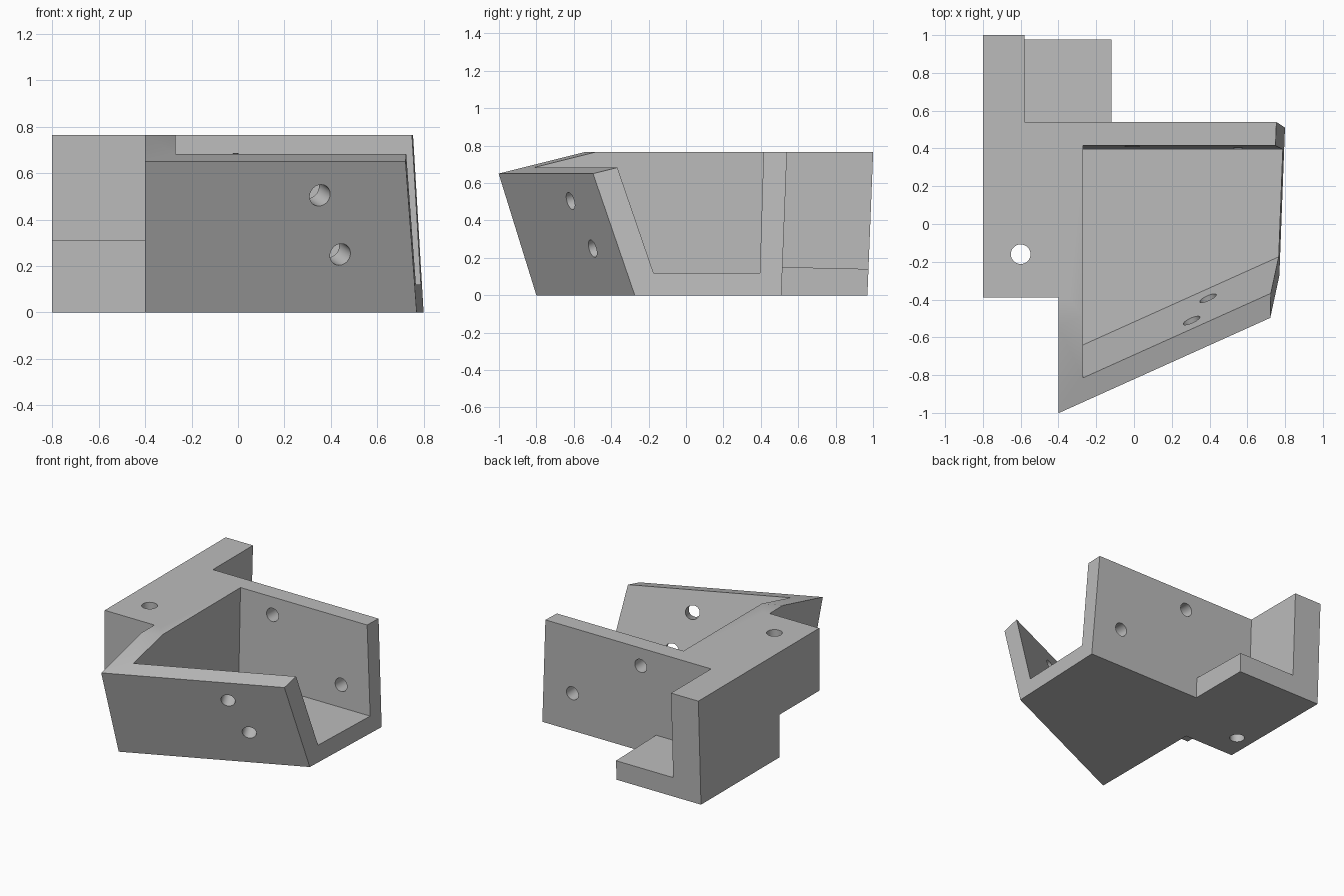
import bpy, bmesh
from mathutils import Vector, Matrix

if "Cube" in bpy.data.objects:
    bpy.data.objects.remove(bpy.data.objects["Cube"])

grey = bpy.data.materials.new("plain grey")
grey.diffuse_color = (0.5, 0.5, 0.5, 1)
grey.use_nodes = True
grey.node_tree.nodes["Principled BSDF"].inputs["Base Color"].default_value = grey.diffuse_color

BACK = (0, 1, -0.039, 0.51)        # leaning back face of the tray
REAR = (0, 1, -0.04, 0.97)         # leaning rear end of the side bar
END = (1, -0.038, 0.061, 0.78)     # leaning right end of the tray


def finish(name, bm):
    me = bpy.data.meshes.new(name)
    bm.normal_update()
    bm.to_mesh(me)
    bm.free()
    me.materials.append(grey)
    ob = bpy.data.objects.new(name, me)
    bpy.context.collection.objects.link(ob)
    return ob


def solid(name, planes):
    """Convex block: keeps a*x + b*y + c*z <= d for every (a, b, c, d)."""
    bm = bmesh.new()
    bmesh.ops.create_cube(bm, size=4)
    for a, b, c, d in planes:
        n = Vector((a, b, c))
        cut = bmesh.ops.bisect_plane(bm, geom=bm.verts[:] + bm.edges[:] + bm.faces[:],
                                     plane_co=n * d / n.length_squared,
                                     plane_no=n.normalized(), clear_outer=True)
        edges = [e for e in cut["geom_cut"] if isinstance(e, bmesh.types.BMEdge)]
        bmesh.ops.contextual_create(bm, geom=edges)
    bmesh.ops.recalc_face_normals(bm, faces=bm.faces)
    return finish(name, bm)


def box(x0, x1, y0, y1, z0, z1):
    return [(-1, 0, 0, -x0), (1, 0, 0, x1), (0, -1, 0, -y0), (0, 1, 0, y1),
            (0, 0, -1, -z0), (0, 0, 1, z1)]


def drill(name, centre, axis, radius, length):
    bm = bmesh.new()
    rot = Vector(axis).to_track_quat('Z', 'Y').to_matrix().to_4x4()
    bmesh.ops.create_cone(bm, cap_ends=True, segments=32, radius1=radius, radius2=radius,
                          depth=length, matrix=Matrix.Translation(centre) @ rot)
    return finish(name, bm)


def combine(target, other, operation):
    mod = target.modifiers.new(operation, 'BOOLEAN')
    mod.operation, mod.solver, mod.object = operation, 'EXACT', other
    bpy.context.view_layer.objects.active = target
    bpy.ops.object.modifier_apply(modifier=mod.name)
    bpy.data.objects.remove(other)


# Tray body with leaning front wall and sloping front rim
body = solid("bracket", [
    (-1, 0, 0, 0.4), (0, 0, -1, 0), (0, 0, 1, 0.765), BACK, END,
    (0.45, -1, -0.31, 0.62),
    (0.1125, -0.25, 1, 0.856)])

# Side arm, rear tail and low ledge
combine(body, solid("side_arm", box(-0.8, -0.35, -0.39, 0.6, 0, 0.765) + [BACK]), 'UNION')
combine(body, solid("rear_tail", box(-0.8, -0.58, 0.3, 1.1, 0, 0.765) + [REAR]), 'UNION')
combine(body, solid("ledge", box(-0.7, -0.12, 0.45, 1.1, 0, 1)
                    + [REAR, (0, 0.022, 1, 0.162)]), 'UNION')

# Pocket, open at the top and right
combine(body, solid("pocket", [
    (-1, 0, 0, 0.27), (0, 0, -1, -0.12), (0, 1, -0.031, 0.391),
    (0.45, -1, -0.31, 0.4813)]), 'DIFFERENCE')

# Undercut below the front of the side arm
combine(body, solid("undercut", box(-1, -0.4, -0.7, 0.07, -0.2, 0.31)), 'DIFFERENCE')

# Screw holes
for name, centre, axis, radius, length in [
        ("front_hole_upper", (0.33, -0.567, 0.52), (-0.45, 1, 0.31), 0.048, 0.4),
        ("front_hole_lower", (0.418, -0.45, 0.265), (-0.45, 1, 0.31), 0.048, 0.4),
        ("back_hole_upper", (-0.01, 0.47, 0.635), (0, 1, -0.035), 0.048, 0.3),
        ("back_hole_lower", (0.55, 0.46, 0.28), (0, 1, -0.035), 0.048, 0.3),
        ("arm_hole", (-0.6, -0.16, 0.55), (0, 0, 1), 0.052, 0.8),
        ("bottom_hole", (-0.68, 0.27, 0.1), (0, 0, 1), 0.05, 0.4)]:
    combine(body, drill(name, centre, axis, radius, length), 'DIFFERENCE')

# Smooth hole walls, crisp edges elsewhere
body.select_set(True)
bpy.context.view_layer.objects.active = body
bpy.ops.object.shade_smooth_by_angle(angle=0.5)
